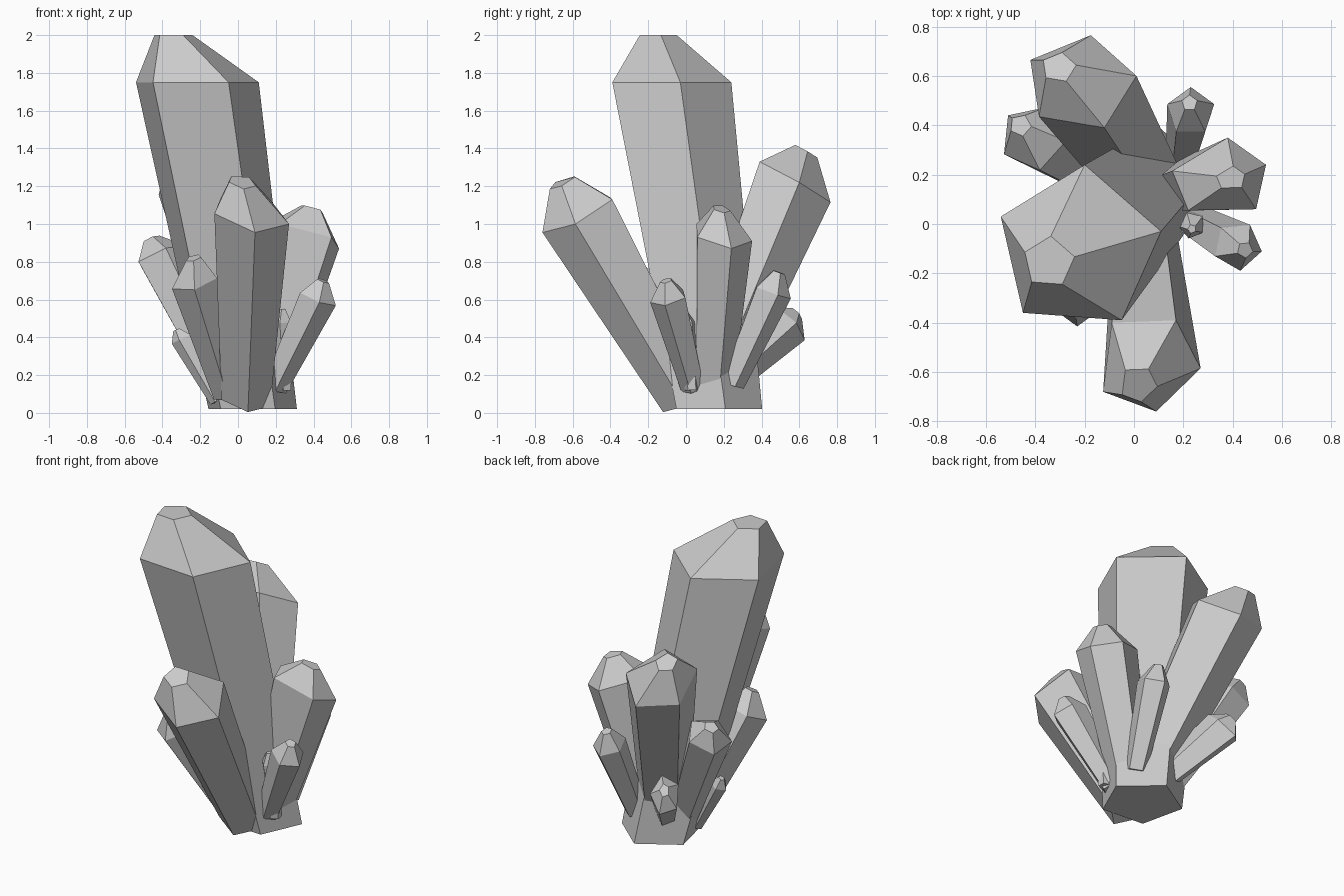
import bpy, bmesh
from math import cos, sin, radians
from mathutils import Vector as V

if "Cube" in bpy.data.objects:
    bpy.data.objects.remove(bpy.data.objects["Cube"])


def crystal(name, ring, tip, base, tip_scale=0.33, base_scale=0.65):
    """Five-sided crystal: small base ring, wide shoulder ring, small blunt tip ring."""
    ring = [V(p) for p in ring]
    mid = sum(ring, V()) / len(ring)
    rings = []
    for centre, s in ((V(base), base_scale), (mid, 1.0), (V(tip), tip_scale)):
        rings.append([centre + (p - mid) * s for p in ring])
    bm = bmesh.new()
    vs = [[bm.verts.new((p.x, p.y, max(p.z, 0.0))) for p in r] for r in rings]
    n = len(ring)
    for lo, hi in zip(vs, vs[1:]):
        for i in range(n):
            j = (i + 1) % n
            bm.faces.new((lo[i], lo[j], hi[j], hi[i]))
    bm.faces.new(vs[0][::-1])
    bm.faces.new(vs[-1])
    bmesh.ops.recalc_face_normals(bm, faces=bm.faces[:])
    mesh = bpy.data.meshes.new(name)
    bm.to_mesh(mesh)
    bm.free()
    obj = bpy.data.objects.new(name, mesh)
    bpy.context.collection.objects.link(obj)


def tilted_ring(centre, base, radius, phase):
    """Pentagon around centre, as seen from above, tilted to face along the crystal."""
    c = V(centre)
    axis = c - V(base)
    pts = []
    for i in range(5):
        a = radians(phase + 72 * i)
        x, y = radius * cos(a), radius * sin(a)
        pts.append(c + V((x, y, -0.8 * (x * axis.x + y * axis.y) / axis.z)))
    return pts


# Large main crystal with a level shoulder
crystal("main_crystal",
        [(-.54, .03, 1.75), (-.20, .24, 1.75), (.11, -.03, 1.75), (-.05, -.39, 1.75), (-.45, -.36, 1.75)],
        tip=(-.345, -.155, 2.0), base=(.07, .157, .02), tip_scale=.31, base_scale=.72)

# Medium crystals leaning to the front, back and right
crystal("front_crystal",
        [(-.09, -.40, 1.14), (.17, -.39, 1.13), (.27, -.585, 1.0), (.09, -.76, .955), (-.125, -.68, 1.055)],
        tip=(.02, -.65, 1.222), base=(.035, .007, .07), tip_scale=.36)
crystal("back_crystal",
        [(.01, .60, 1.22), (-.175, .765, 1.115), (-.42, .665, 1.155), (-.385, .435, 1.29), (-.12, .39, 1.33)],
        tip=(-.305, .635, 1.385), base=(.08, .11, .09), tip_scale=.31)
crystal("right_crystal",
        [(.535, .24, .87), (.38, .35, .91), (.155, .215, 1.0), (.22, .055, 1.0), (.495, .06, .93)],
        tip=(.395, .185, 1.08), base=(.13, .135, .1), tip_scale=.3)

# Small crystals: name, shoulder centre, tip, base, radius, phase
small = [
    ("back_left_crystal", (-.41, .35, .83), (-.46, .40, .92), (-.05, .13, .1), .135, 66),
    ("front_left_crystal", (-.23, -.29, .70), (-.235, -.34, .82), (-.05, .0, .1), .125, 54),
    ("small_right_crystal", (.42, -.09, .61), (.45, -.105, .70), (.19, .04, .13), .10, 60),
    ("small_back_crystal", (.23, .455, .64), (.225, .49, .745), (.19, .24, .15), .10, 18),
    ("low_back_crystal", (-.23, .54, .47), (-.255, .585, .525), (.0, .2, .15), .09, 30),
    ("low_left_crystal", (-.295, .09, .39), (-.325, .10, .44), (-.11, .05, .06), .055, 36),
    ("tiny_right_crystal", (.235, -.005, .48), (.235, -.02, .55), (.25, .03, .12), .055, 40),
]
for name, centre, tip, base, radius, phase in small:
    crystal(name, tilted_ring(centre, base, radius, phase), tip, base)
